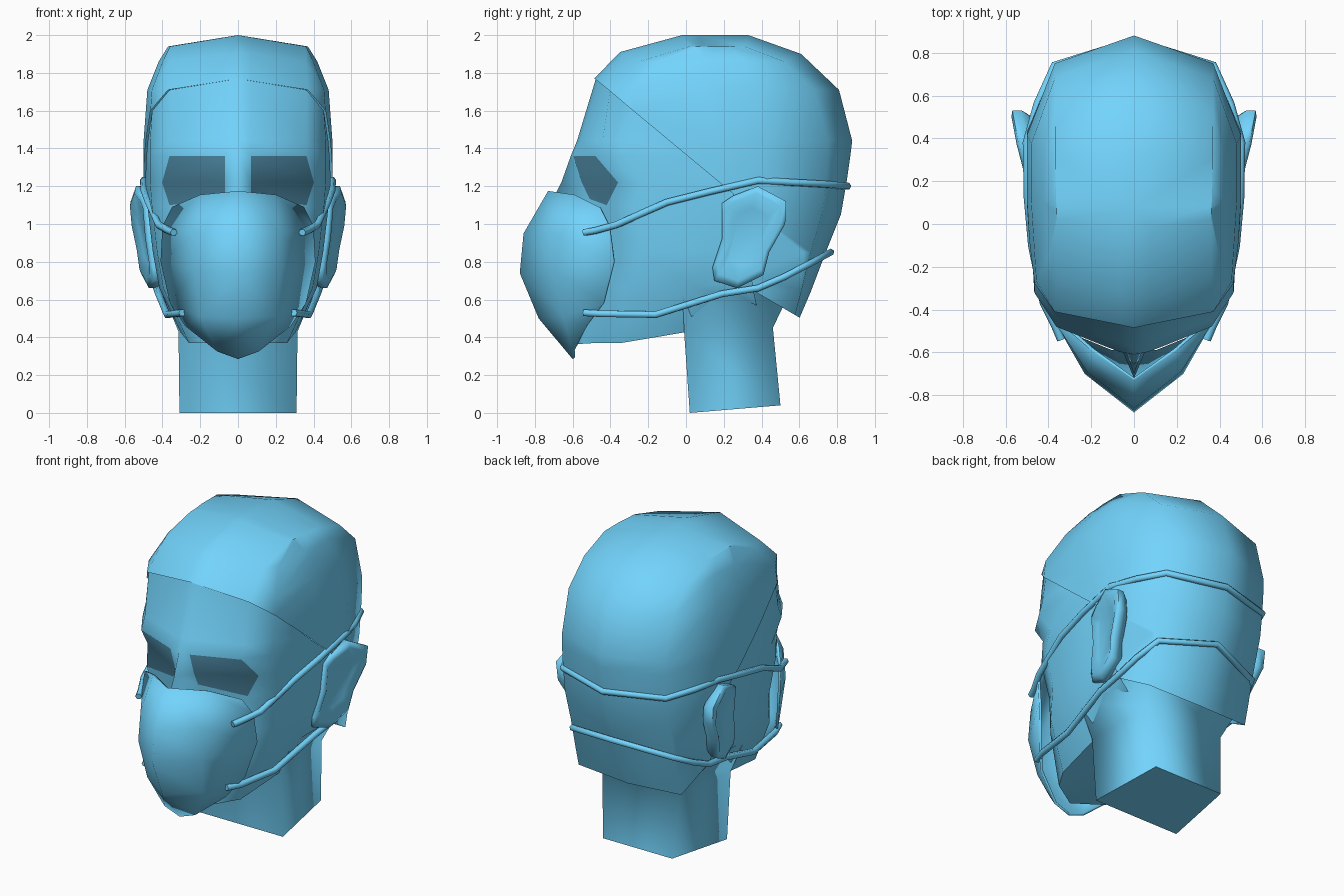
import bpy, bmesh
from mathutils import Vector

if "Cube" in bpy.data.objects:
    bpy.data.objects.remove(bpy.data.objects["Cube"])


def material(name, rgb):
    m = bpy.data.materials.new(name)
    m.diffuse_color = (*rgb, 1)
    m.use_nodes = True
    m.node_tree.nodes["Principled BSDF"].inputs["Base Color"].default_value = m.diffuse_color
    return m


BLUE = material("light_blue", (.17, .66, .98))
DARK = material("shaded_blue", (.065, .22, .33))


def finish(name, bm, mirror=True, angle=0.9):
    me = bpy.data.meshes.new(name)
    bm.to_mesh(me)
    bm.free()
    me.materials.append(BLUE)
    me.materials.append(DARK)
    ob = bpy.data.objects.new(name, me)
    bpy.context.collection.objects.link(ob)
    bpy.ops.object.select_all(action='DESELECT')
    ob.select_set(True)
    bpy.context.view_layer.objects.active = ob
    bpy.ops.object.shade_smooth_by_angle(angle=angle)
    if mirror:
        m = ob.modifiers.new("mirror", 'MIRROR')
        m.use_clip = True
        m.merge_threshold = 0.002
    return ob


def loft(rows, closed=False, dark=()):
    bm = bmesh.new()
    v = [[bm.verts.new(p) for p in r] for r in rows]
    n = len(rows[0])
    for r in range(len(rows) - 1):
        for c in range(n if closed else n - 1):
            d = (c + 1) % n
            f = bm.faces.new((v[r][c], v[r + 1][c], v[r + 1][d], v[r][d]))
            f.material_index = int((r, c) in dark)
    return bm, v


def mix(a, b, t):
    return a + (b - a) * t


# Half rings of the head, top to bottom:
# z centre, z side, z back, y front, y corner, x corner, half width, y back corner, y back
RINGS = [
    (2.00, 1.94, 2.00, -.02, .02, .36, .37, .31, .33),
    (1.91, 1.86, 1.90, -.35, -.25, .36, .42, .52, .61),
    (1.77, 1.71, 1.71, -.485, -.41, .37, .48, .68, .81),
    (1.44, 1.44, 1.44, -.585, -.45, .37, .50, .75, .88),
    (1.36, 1.36, 1.36, -.61, -.48, .37, .50, .75, .87),
    (1.22, 1.22, 1.22, -.66, -.36, .41, .50, .74, .85),
    (1.14, 1.10, 1.05, -.70, -.42, .37, .49, .72, .82),
    (.85, .85, .85, -.72, -.37, .35, .46, .66, .74),
    (.62, .66, .64, -.68, -.43, .29, .425, .61, .66),
    (.365, .37, .50, -.59, -.48, .18, .39, .57, .60),
]
# How far the side of the nose falls back towards the cheek, per ring
NOSE = [.2, .2, .2, .15, .1, .36, .68, .6, .5, .4]


def half_ring(ring, k):
    zc, zs, zb, yf, yc, xc, w, ybc, yb = ring
    jaw = zs < .5
    pts = [(0, yf, zc), (.07, mix(yf, yc, k), mix(zc, zs, .2)), (xc, yc, zs)]
    for f, s, dz in ((.13, .68, 0), (.47, .80, .06), (.72, .92, .24)):
        if jaw:
            pts.append((w * s, mix(yc, ybc, f), zs + dz))
        else:
            pts.append((max(w * (.95 if f < .2 else 1), xc), mix(yc, ybc, f), zs))
    return pts + [(min(.37, w), ybc, zs if zs > 1.3 else mix(zs, zb, .9)), (0, yb, zb)]


# Hairline in the side view: a slope over the temple, then a drop behind the ear
TEMPLE, BEHIND_EAR = Vector((0, -.485, 1.77)), Vector((0, .25, 1.16))
N_TEMPLE, N_EAR = Vector((0, .83, 1)), Vector((0, 1, .21))


def head_part(hair):
    # the face keeps dark eye sockets
    bm, v = loft([half_ring(r, k) for r, k in zip(RINGS, NOSE)],
                 dark=() if hair else {(4, 1), (5, 1)})
    bm.faces.new([v[0][i] for i in (0, 1, 2, 6, 7)])
    bm.faces.new(v[0][2:7])
    if not hair:                                     # underside of the jaw
        p = [bm.verts.new((0, y, z)) for y, z in ((.0, .45), (-.48, .37))]
        bm.faces.new((v[-1][0], p[1], v[-1][2], v[-1][1]))
        bm.faces.new((p[1], p[0], v[-1][4], v[-1][3], v[-1][2]))
    for co, no in ((TEMPLE, N_TEMPLE), (BEHIND_EAR, N_EAR)):
        bmesh.ops.bisect_plane(bm, geom=bm.verts[:] + bm.edges[:] + bm.faces[:],
                               dist=.008, plane_co=co, plane_no=no)
    drop = []
    for f in bm.faces:
        c = f.calc_center_median()
        is_hair = (c - TEMPLE).dot(N_TEMPLE) > 0 or (c - BEHIND_EAR).dot(N_EAR) > 0
        if is_hair != hair:
            drop.append(f)
    bmesh.ops.delete(bm, geom=drop, context='FACES')
    return bm


# Hair, trimmed to a slanted nape
bm = head_part(True)
bmesh.ops.bisect_plane(bm, geom=bm.verts[:] + bm.edges[:] + bm.faces[:],
                       plane_co=(0, .36, .645), plane_no=(0, .14, .24), clear_inner=True)
finish("hair", bm, angle=1.5)

# Face, slightly narrower than the hair
bm = head_part(False)
for v in bm.verts:
    v.co.x *= .98
    if v.co.z > 1.4:
        v.co.y += .008
finish("face", bm)

# Neck: soft-cornered column with a flat base, flaring up under the jaw and nape
rows = []
for z0, z1, y0, y1, w0, w1 in ((.66, .66, -.02, .56, .41, .36),
                               (.43, .45, -.01, .46, .315, .28),
                               (0, .04, .02, .50, .31, .25)):
    rows.append([(-w0, y0, z0), (w0, y0, z0), (w1, y1, z1), (-w1, y1, z1)])
bm, _ = loft(rows, closed=True)
bm.faces.new([bm.verts.new(p) for p in rows[-1][::-1]])
finish("neck", bm, mirror=False, angle=3.1)

# Ears: a slanted rim around a shallow hollow
EAR = [(.19, 1.11), (.25, 1.15), (.38, 1.20), (.53, 1.12), (.525, 1.00), (.44, .85),
       (.41, .73), (.27, .66), (.15, .70), (.14, .77), (.19, .92)]


def ear_loop(scale, dx):
    out = []
    for y, z in EAR:
        y, z = mix(.32, y, scale), mix(.94, z, scale)
        out.append((.455 + .23 * (y - .15) + .08 * (z - .7) + dx, y, z))
    return out


bm, v = loft([ear_loop(.85, -.09), ear_loop(1, -.05), ear_loop(1, -.008),
              ear_loop(.86, .005), ear_loop(.55, -.018)], closed=True)
bm.faces.new(v[0])
bm.faces.new(v[-1])
bmesh.ops.recalc_face_normals(bm, faces=bm.faces)
finish("ear", bm, angle=1.2)

# Face mask: rows from nose to chin, each centre, middle, edge
MASK = [
    [(0, -.73, 1.175), (.2, -.59, 1.155), (.35, -.46, 1.09)],
    [(0, -.86, .95), (.22, -.69, .95), (.40, -.41, .99)],
    [(0, -.88, .74), (.23, -.70, .76), (.41, -.385, .80)],
    [(0, -.78, .50), (.20, -.65, .51), (.36, -.44, .58)],
    [(0, -.60, .285), (.11, -.60, .325), (.28, -.53, .46)],
]
mask = finish("mask", loft(MASK)[0], angle=1.2)
shell = mask.modifiers.new("shell", 'SOLIDIFY')
shell.thickness = .015


# Elastic straps running around the back of the head
def strap(name, half):
    pts = half + [(-x, y, z) for x, y, z in half[-2::-1]]
    cu = bpy.data.curves.new(name, 'CURVE')
    cu.dimensions = '3D'
    cu.bevel_depth = .02
    cu.bevel_resolution = 1
    cu.use_fill_caps = True
    cu.materials.append(BLUE)
    sp = cu.splines.new('POLY')
    sp.points.add(len(pts) - 1)
    for p, co in zip(sp.points, pts):
        p.co = (*co, 1)
    sp.use_smooth = True
    bpy.context.collection.objects.link(bpy.data.objects.new(name, cu))


strap("upper_strap", [(.34, -.54, .955), (.365, -.48, .965), (.42, -.37, .995), (.475, -.10, 1.115),
                      (.495, .12, 1.17), (.50, .38, 1.23), (.45, .56, 1.22),
                      (.37, .74, 1.21), (0, .855, 1.20)])
strap("lower_strap", [(.295, -.54, .53), (.33, -.45, .525), (.375, -.16, .52), (.42, .19, .63),
                      (.43, .38, .66), (.41, .52, .72), (.36, .655, .79), (0, .765, .85)])
